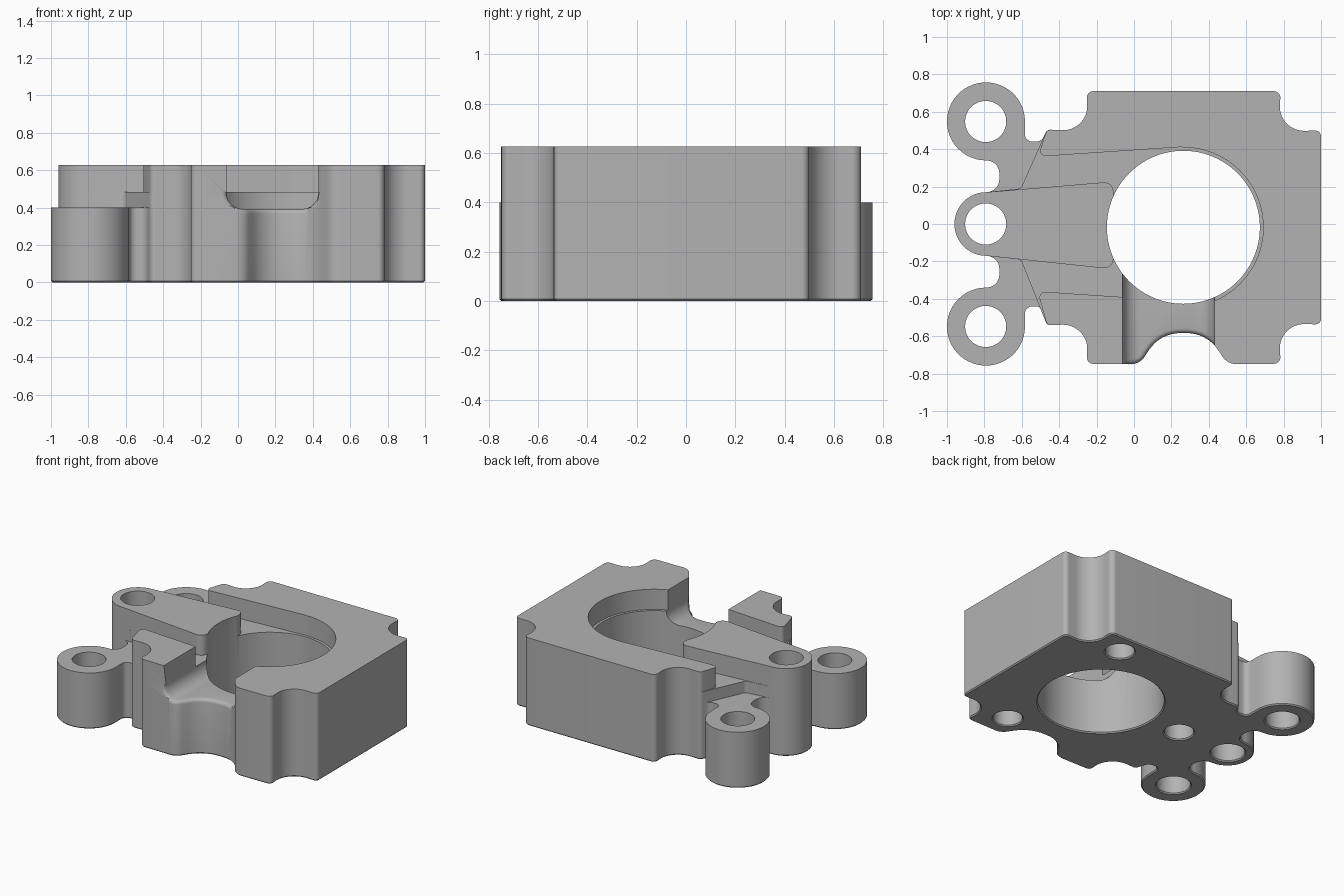
import bpy, bmesh, math
from mathutils import Vector

cube = bpy.data.objects.get("Cube")
if cube:
    bpy.data.objects.remove(cube, do_unlink=True)

grey = bpy.data.materials.new("machined_grey")
grey.use_nodes = True
COLOUR = (0.45, 0.45, 0.45, 1)
grey.diffuse_color = COLOUR
grey.node_tree.nodes["Principled BSDF"].inputs["Base Color"].default_value = COLOUR


def rounded(corners):
    """Closed outline from (x, y, radius) corners, each corner turned into an arc."""
    out = []
    for i, (x, y, r) in enumerate(corners):
        p = Vector((x, y))
        a = (Vector(corners[i - 1][:2]) - p).normalized()
        b = (Vector(corners[(i + 1) % len(corners)][:2]) - p).normalized()
        if r == 0:
            out.append(p)
            continue
        half = a.angle(b) / 2
        centre = p + (a + b).normalized() * (r / math.sin(half))
        start = p + a * (r / math.tan(half)) - centre
        end = p + b * (r / math.tan(half)) - centre
        sweep = math.atan2(start.x * end.y - start.y * end.x, start.dot(end))
        n = max(3, math.ceil(abs(sweep) / math.radians(7.5)))
        for k in range(n + 1):
            t = sweep * k / n
            out.append(centre + Vector((start.x * math.cos(t) - start.y * math.sin(t),
                                        start.x * math.sin(t) + start.y * math.cos(t))))
    return out


def prism(name, outline, low, high, along_y=False):
    """Extrude an outline along z, or an x-z outline along y."""
    bm = bmesh.new()
    place = (lambda p: (p.x, low, p.y)) if along_y else (lambda p: (p.x, p.y, low))
    face = bm.faces.new([bm.verts.new(place(p)) for p in outline])
    top = bmesh.ops.extrude_face_region(bm, geom=[face])["geom"]
    step = Vector((0, high - low, 0)) if along_y else Vector((0, 0, high - low))
    bmesh.ops.translate(bm, vec=step, verts=[v for v in top if isinstance(v, bmesh.types.BMVert)])
    bmesh.ops.remove_doubles(bm, verts=bm.verts, dist=1e-5)
    bmesh.ops.recalc_face_normals(bm, faces=bm.faces)
    mesh = bpy.data.meshes.new(name)
    bm.to_mesh(mesh)
    bm.free()
    mesh.materials.append(grey)
    ob = bpy.data.objects.new(name, mesh)
    bpy.context.collection.objects.link(ob)
    return ob


def circle(x, y, r, n=64):
    return [Vector((x + r * math.cos(math.tau * k / n), y + r * math.sin(math.tau * k / n)))
            for k in range(n)]


def combine(target, other, operation):
    mod = target.modifiers.new(operation, 'BOOLEAN')
    mod.operation, mod.object, mod.solver = operation, other, 'EXACT'
    bpy.context.view_layer.objects.active = target
    bpy.ops.object.modifier_apply(modifier=mod.name)
    bpy.data.objects.remove(other, do_unlink=True)


def mirrored(half, axis):
    """Add the reflection of a half outline across a line of constant y."""
    return half + [(x, 2 * axis - y, r) for x, y, r in reversed(half)]


TOP, SHELF, LEDGE = 0.627, 0.483, 0.4
BORE = (0.264, -0.0175)

# Corner scallops shared by every layer, from the right side round to the left
back = [(1, 0.5, 0.03), (0.77, 0.495, 0.13), (0.785, 0.71, 0.035),
        (-0.255, 0.71, 0.035), (-0.24, 0.495, 0.13), (-0.465, 0.505, 0.03)]
scallop = [(0.03, -0.75, 0.09), (0.14, -0.583, 0.2), (0.39, -0.583, 0.2), (0.5, -0.75, 0.09)]


def outline(left):
    """Full layer outline; left holds the upper half of its left side."""
    front = [(x, -0.037 - y, r) for x, y, r in reversed(back)]
    lower_left = [(x, -y, r) for x, y, r in reversed(left)]
    return rounded(back + left + lower_left + front[:2] + front[2:3] + scallop + front[3:])


# Base layer with the two ear bosses and the middle boss
ear = [(-0.495, 0.44, 0.045), (-0.583, 0.44, 0.04), (-0.583, 0.757, 0.208),
       (-1, 0.757, 0.208), (-1, 0.34, 0.208), (-0.72, 0.34, 0.07), (-0.72, 0.17, 0.07)]
boss_end = [(-0.96, 0.17, 0.169)]
block = prism("clamp_block", outline(ear + boss_end), 0, LEDGE)

# Shelf layer that carries the slot floors
shelf = outline([(-0.605, 0.19, 0.03), (-0.79, 0.17, 0)] + boss_end)
combine(block, prism("shelf", shelf, LEDGE, SHELF), 'UNION')

# Raised walls around the bore
walls = prism("walls", outline([(-0.515, 0.36, 0.03), (0.26, 0.412, 0)]), SHELF, TOP)
combine(walls, prism("counterbore", circle(*BORE, 0.427, 96), SHELF - 0.1, 1), 'DIFFERENCE')
combine(block, walls, 'UNION')

# Tapered finger over the middle boss
finger = rounded([(-0.11, 0.227, 0.05)] + [(-0.79, 0.17, 0)] + boss_end
                 + [(-0.96, -0.17, 0.169), (-0.79, -0.17, 0), (-0.11, -0.242, 0.05)])
combine(block, prism("finger", finger, SHELF, TOP), 'UNION')

# Bore, bolt holes and blind holes in the underside
combine(block, prism("bore", circle(*BORE, 0.409, 96), -1, 1), 'DIFFERENCE')
for y in (-0.548, 0, 0.548):
    combine(block, prism("bolt_hole", circle(-0.793, y, 0.11, 48), -1, 1), 'DIFFERENCE')
for x, y in ((0.585, 0.555), (0.585, -0.575), (-0.38, 0)):
    combine(block, prism("blind_hole", circle(x, y, 0.095, 40), -1, 0.35), 'DIFFERENCE')

# Front channel with rounded floor corners
channel = rounded([(-0.062, 1, 0), (-0.062, 0.392, 0.09), (0.43, 0.392, 0.09), (0.43, 1, 0)])
combine(block, prism("channel", channel, -1, -0.1, along_y=True), 'DIFFERENCE')

# Rounded lip of the channel and a fine chamfer under the base
bm = bmesh.new()
bm.from_mesh(block.data)
bmesh.ops.remove_doubles(bm, verts=bm.verts, dist=1e-4)


def sharp(e):
    return len(e.link_faces) == 2 and e.calc_face_angle(0) > 0.7


rim = [e for e in bm.edges if sharp(e) and all(v.co.z < 1e-4 for v in e.verts)]
bmesh.ops.bevel(bm, geom=rim, offset=0.008, segments=1, affect='EDGES', clamp_overlap=False)
lip = [e for e in bm.edges if sharp(e) and all(
    0.385 < v.co.z < 0.484 and v.co.y < -0.55 and -0.07 < v.co.x < 0.44 for v in e.verts)]
bmesh.ops.bevel(bm, geom=lip, offset=0.025, segments=4, profile=0.5, affect='EDGES',
                clamp_overlap=False)
bm.to_mesh(block.data)
bm.free()

# Smooth the arcs and keep the machined edges crisp
bpy.ops.object.select_all(action='DESELECT')
block.select_set(True)
bpy.context.view_layer.objects.active = block
bpy.ops.object.shade_smooth_by_angle(angle=math.radians(30))
